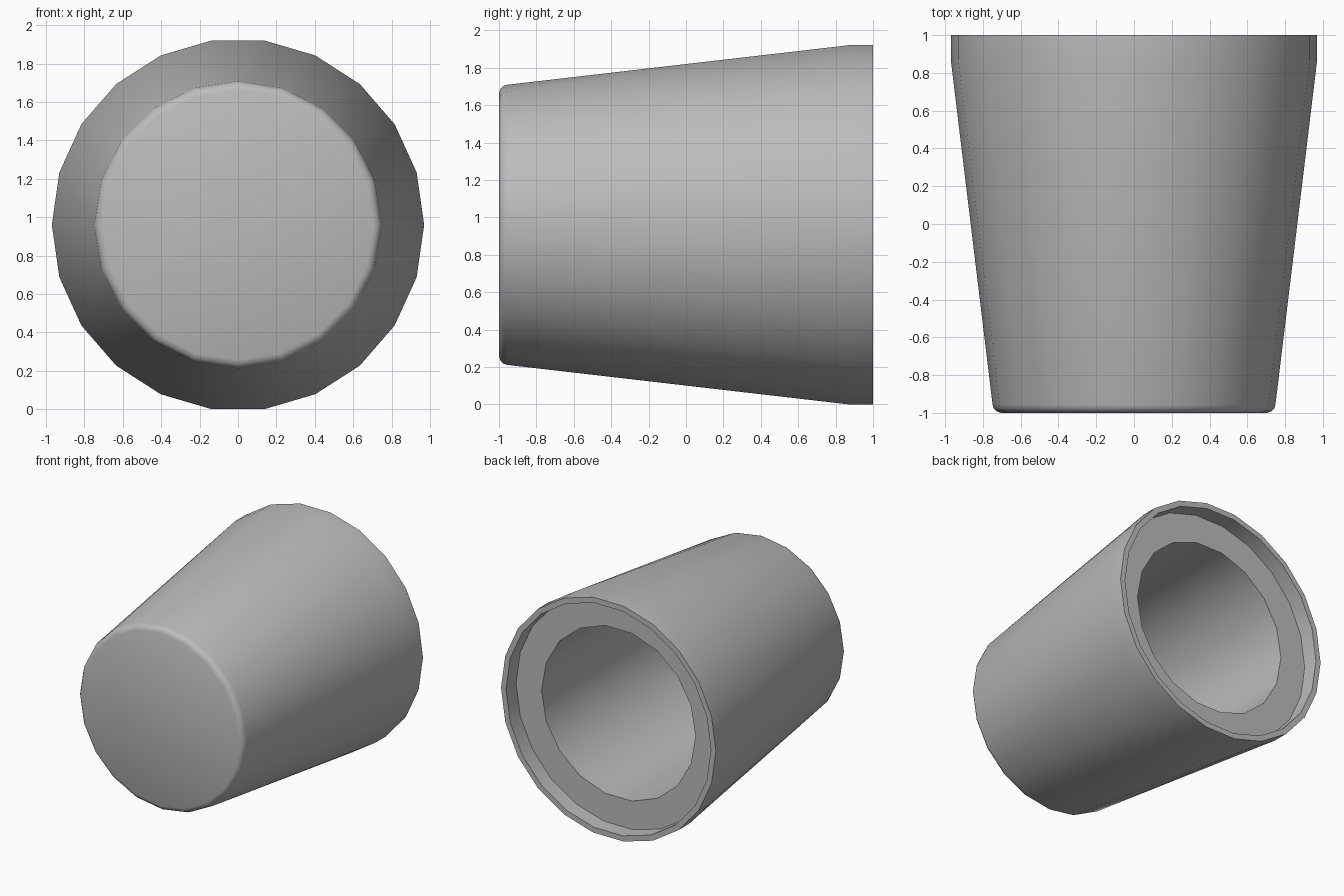
import bpy, bmesh, math

cube = bpy.data.objects.get("Cube")
if cube:
    bpy.data.objects.remove(cube, do_unlink=True)

# Grey material
grey = bpy.data.materials.new("light grey")
grey.use_nodes = True
colour = (0.5, 0.5, 0.5, 1)
grey.diffuse_color = colour
grey.node_tree.nodes["Principled BSDF"].inputs["Base Color"].default_value = colour

CENTRE_Z = 0.97 * math.cos(math.pi / 22)


def add_ring(bm, sides, radius, y):
    """Regular polygon around the y axis, with a corner on +x."""
    steps = [2 * math.pi * i / sides for i in range(sides)]
    return [bm.verts.new((radius * math.cos(a), y, CENTRE_Z + radius * math.sin(a)))
            for a in steps]


def zip_rings(bm, a, b):
    """Join two rings: quads for equal counts, triangles otherwise."""
    na, nb = len(a), len(b)
    if na == nb:
        for i in range(na):
            j = (i + 1) % na
            bm.faces.new((a[i], a[j], b[j], b[i]))
        return
    i = j = 0
    while i < na or j < nb:
        if j >= nb or (i < na and (i + 1) * nb <= (j + 1) * na):
            bm.faces.new((a[i % na], a[(i + 1) % na], b[j % nb]))
            i += 1
        else:
            bm.faces.new((a[i % na], b[(j + 1) % nb], b[j % nb]))
            j += 1


# Profile from the closed front, over the outside, into the bore: sides, radius, y
profile = [
    (20, 0.705, -1.0), (20, 0.73, -0.99), (20, 0.743, -0.975), (20, 0.749, -0.955),  # rounded edge
    (22, 0.97, 0.87), (22, 0.97, 1.0),     # tapered wall and straight collar
    (22, 0.925, 1.0), (22, 0.925, 0.87),   # rim and recess
    (18, 0.695, 0.87), (18, 0.695, -0.87), # step and bore
]

bm = bmesh.new()
rings = [add_ring(bm, *p) for p in profile]
for a, b in zip(rings, rings[1:]):
    zip_rings(bm, a, b)
bm.faces.new(rings[0])    # front cap
bm.faces.new(rings[-1])   # bore floor
bmesh.ops.recalc_face_normals(bm, faces=bm.faces)

mesh = bpy.data.meshes.new("tapered_cup")
bm.to_mesh(mesh)
bm.free()
mesh.materials.append(grey)
cup = bpy.data.objects.new("tapered_cup", mesh)
bpy.context.collection.objects.link(cup)

# Smooth walls with crisp rims
bpy.ops.object.select_all(action="DESELECT")
cup.select_set(True)
bpy.context.view_layer.objects.active = cup
bpy.ops.object.shade_smooth_by_angle(angle=math.radians(35))
